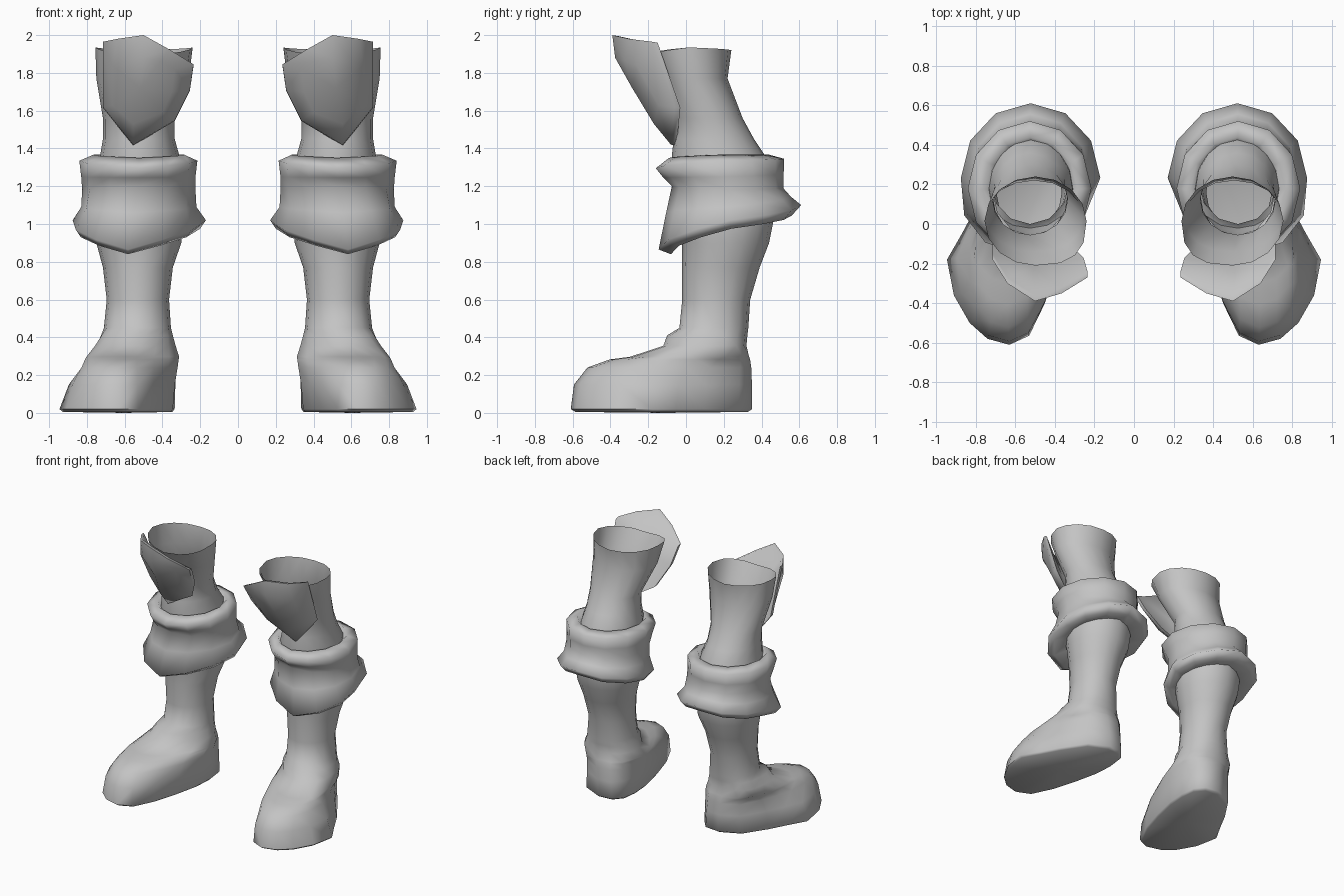
import bpy, bmesh, math

if "Cube" in bpy.data.objects:
    bpy.data.objects.remove(bpy.data.objects["Cube"])


def angles(sides):
    return [math.radians(-90 + 360 * k / sides) for k in range(sides)]  # start at front, go outward


leather = bpy.data.materials.new("plain_grey")
leather.diffuse_color = (0.55, 0.55, 0.55, 1)
leather.use_nodes = True
leather.node_tree.nodes["Principled BSDF"].inputs["Base Color"].default_value = leather.diffuse_color


def lerp(a, b, t):
    return a + (b - a) * t


def ring(x0, x1, yf, yb, zf, zs=None, zb=None, sides=16, skew=0, back=1, inner_front=1):
    """Oval from its extents; height varies front / side / back, skew moves the front
    outward, and powers below 1 square off the back or the inner front corner."""
    zs = zf if zs is None else zs
    zb = zf if zb is None else zb
    pts = []
    for a in angles(sides):
        t = abs((math.degrees(a) + 90 + 180) % 360 - 180) / 90  # 0 front, 1 side, 2 back
        z = lerp(zf, zs, t) if t < 1 else lerp(zs, zb, t - 1)
        c, s = math.cos(a), math.sin(a)
        power = back if s > 0 else inner_front if c < 0 else 1
        c, s = math.copysign(abs(c) ** power, c), math.copysign(abs(s) ** power, s)
        if abs(c) < .01 or abs(s) < .01:
            c, s = round(c), round(s)
        pts.append(((x0 + x1) / 2 + (x1 - x0) / 2 * c + skew * max(0, -s),
                    (yf + yb) / 2 + (yb - yf) / 2 * s, z))
    return pts


def loft(name, rings, cap_start=None, cap_end=None, angle=60):
    """Bridge the rings, close the ends with fans to a point and mirror to the other leg."""
    bm = bmesh.new()
    loops = [[bm.verts.new(p) for p in r] for r in rings]
    n = len(loops[0])
    for a, b in zip(loops, loops[1:]):
        for i in range(n):
            j = (i + 1) % n
            bm.faces.new((a[i], b[i], b[j], a[j]))
    for loop, point in ((loops[0], cap_start), (loops[-1], cap_end)):
        if point:
            mid = bm.verts.new(point)
            for i in range(n):
                bm.faces.new((loop[i], loop[(i + 1) % n], mid))
    bmesh.ops.recalc_face_normals(bm, faces=bm.faces)
    mesh = bpy.data.meshes.new(name)
    bm.to_mesh(mesh)
    bm.free()
    mesh.materials.append(leather)
    ob = bpy.data.objects.new(name, mesh)
    bpy.context.collection.objects.link(ob)
    bpy.ops.object.select_all(action='DESELECT')
    ob.select_set(True)
    bpy.context.view_layer.objects.active = ob
    bpy.ops.object.shade_smooth_by_angle(angle=math.radians(angle))
    ob.modifiers.new("other_leg", 'MIRROR').use_mirror_merge = False
    return ob


# Leg shaft: x inner, x outer, y front, y back, z, from the open top to the ankle
shaft = [
    ring(.24, .755, -.21, .24, 1.89, 1.935, 1.92, inner_front=.75),
    ring(.26, .75, -.14, .22, 1.77, inner_front=.85),
    ring(.335, .715, -.055, .30, 1.56),
    ring(.335, .715, -.065, .36, 1.45),
    ring(.31, .73, -.075, .42, 1.36),
    ring(.30, .75, -.06, .46, 1.18),
    ring(.29, .76, -.04, .46, 1.00),
    ring(.30, .75, -.02, .44, .90),
    ring(.345, .715, -.02, .39, .77),
    ring(.365, .695, -.02, .34, .60),
    ring(.355, .71, -.035, .33, .45, back=.9),
    ring(.345, .725, -.10, .325, .41, skew=.03, back=.85),
    ring(.33, .75, -.12, .32, .355, skew=.06, back=.8),
]

# Foot: blend the ankle outline into the turned-out sole outline
ankle = ring(.31, .78, -.12, .325, .3, skew=.09, back=.75)
sole = [(.63, -.61), (.74, -.58), (.83, -.50), (.91, -.36), (.945, -.18), (.87, -.05),
        (.79, .10), (.67, .28), (.52, .35), (.41, .34), (.35, .27), (.335, .15),
        (.345, 0), (.39, -.20), (.45, -.40), (.53, -.565)]


def foot_ring(z, fx, fy):
    return [(lerp(a[0], s[0], fx), lerp(a[1], s[1], fy), z) for a, s in zip(ankle, sole)]


foot = [foot_ring(*p) for p in ((.297, .05, .36), (.283, .12, .58), (.24, .28, .82),
                                (.15, .70, .965), (.02, 1, 1))]
cx, cy = .6, -.12
foot.append([(lerp(cx, x, .95), lerp(cy, y, .95), .005) for x, y in sole])
loft("boot_leg", shaft + foot, cap_end=(cx, cy, 0))

# Folded cuff below the knee, hanging to a point at the front
loft("cuff", [ring(*p[:7], sides=12, skew=p[7]) for p in (
    (.325, .715, -.06, .41, 1.31, 1.31, 1.31, 0),
    (.285, .765, -.09, .44, 1.35, 1.367, 1.367, 0),
    (.215, .84, -.16, .52, 1.295, 1.335, 1.345, 0),
    (.225, .83, -.12, .517, 1.245, 1.25, 1.265, 0),
    (.225, .825, -.075, .515, 1.20, 1.18, 1.19, 0),
    (.22, .83, -.105, .555, 1.06, 1.09, 1.145, .03),
    (.17, .875, -.145, .61, .865, 1.02, 1.10, .06),
    (.20, .845, -.08, .56, .84, .975, 1.045, .06),
    (.33, .72, 0, .41, .93, 1.0, 1.05, 0),
)], angle=180)

# Knee plate: back, rim and raised centre panel, going round from the top point
rim = [(.50, -.39, 2.0), (.64, -.30, 1.98), (.715, -.18, 1.965), (.715, -.06, 1.62),
       (.555, -.08, 1.42), (.335, -.12, 1.55), (.255, -.20, 1.71), (.235, -.27, 1.845),
       (.365, -.35, 1.925)]
panel = [(.50, -.375, 1.88), (.60, -.325, 1.865), (.665, -.26, 1.84), (.665, -.145, 1.63),
         (.555, -.17, 1.53), (.40, -.195, 1.59), (.35, -.245, 1.70), (.335, -.305, 1.82),
         (.41, -.355, 1.86)]
back = [(x, y + .03, z - .005) for x, y, z in rim]
loft("knee_plate", [back, rim, panel], cap_start=(.51, -.22, 1.74),
     cap_end=(.52, -.285, 1.72), angle=60)
